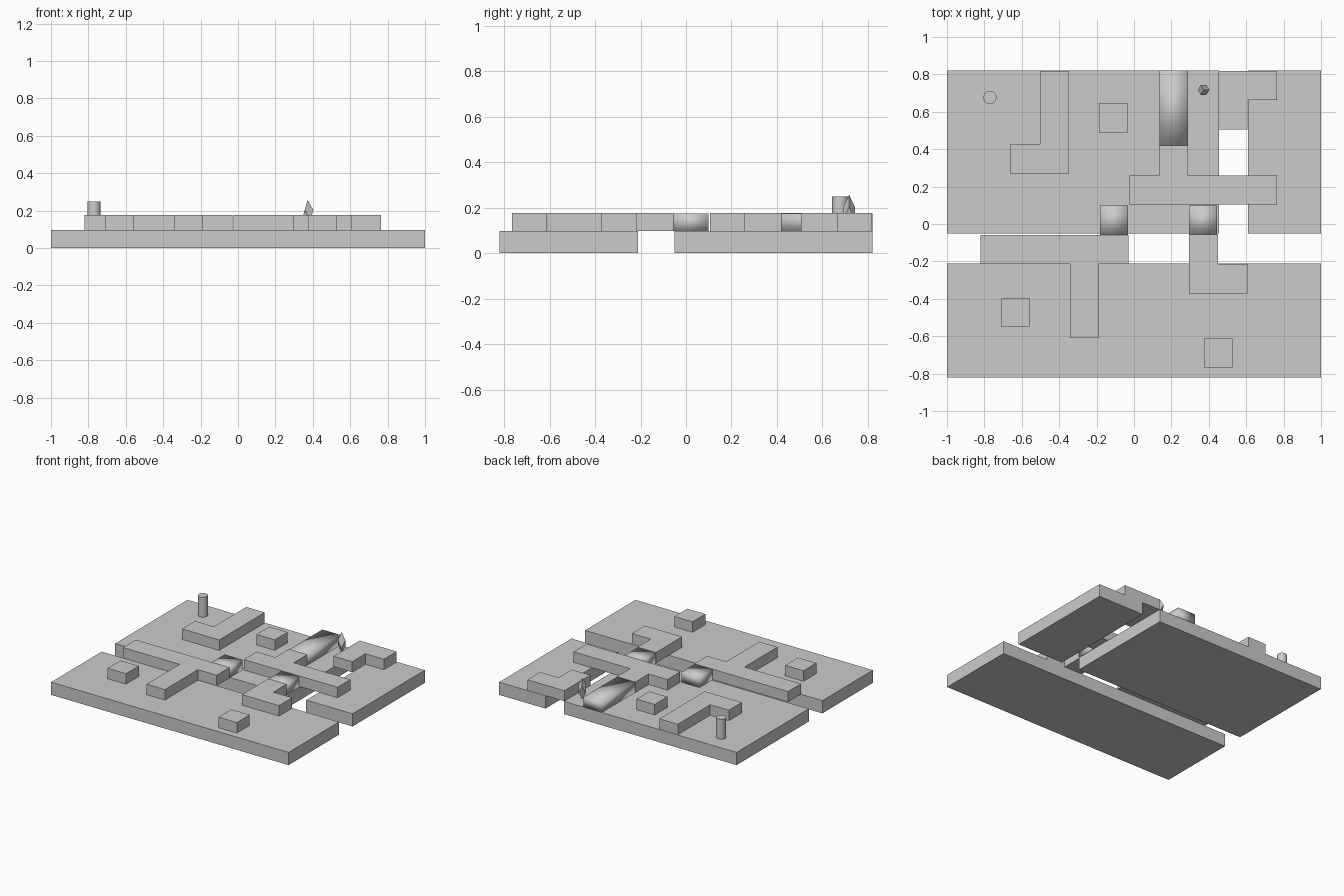
import bpy, bmesh, math
from mathutils import Matrix, Vector

if "Cube" in bpy.data.objects:
    bpy.data.objects.remove(bpy.data.objects["Cube"])

BASE_TOP = 0.097
WALL_TOP = 0.177


def finish(name, bm, smooth=False):
    bmesh.ops.recalc_face_normals(bm, faces=bm.faces[:])
    mesh = bpy.data.meshes.new(name)
    bm.to_mesh(mesh)
    bm.free()
    for p in mesh.polygons:
        p.use_smooth = smooth
    obj = bpy.data.objects.new(name, mesh)
    bpy.context.collection.objects.link(obj)
    return obj


def prism(name, outline, z0, z1, smooth=False):
    bm = bmesh.new()
    face = bm.faces.new([bm.verts.new((x, y, z0)) for x, y in outline])
    ext = bmesh.ops.extrude_face_region(bm, geom=[face], use_keep_orig=True)
    top = [g for g in ext["geom"] if isinstance(g, bmesh.types.BMVert)]
    bmesh.ops.translate(bm, verts=top, vec=(0, 0, z1 - z0))
    return finish(name, bm, smooth)


def rect(x0, x1, y0, y1):
    return [(x0, y0), (x1, y0), (x1, y1), (x0, y1)]


# ground slabs
prism("front_slab", rect(-1, 1, -0.82, -0.212), 0, BASE_TOP)
prism("back_left_slab", rect(-1, 0.455, -0.05, 0.82), 0, BASE_TOP)
prism("back_right_slab", rect(0.61, 1, -0.05, 0.82), 0, BASE_TOP)

# raised wall pieces
walls = {
    "left_corner_wall": [(-0.66, 0.27), (-0.347, 0.27), (-0.347, 0.817),
                         (-0.503, 0.817), (-0.503, 0.427), (-0.66, 0.427)],
    "right_corner_wall": [(0.453, 0.505), (0.608, 0.505), (0.608, 0.663),
                          (0.765, 0.663), (0.765, 0.817), (0.453, 0.817)],
    "centre_tee_wall": [(-0.025, 0.105), (0.765, 0.105), (0.765, 0.26), (0.288, 0.26),
                        (0.288, 0.42), (0.133, 0.42), (0.133, 0.26), (-0.025, 0.26)],
    "front_tee_wall": [(-0.82, -0.213), (-0.343, -0.213), (-0.343, -0.61), (-0.189, -0.61),
                       (-0.189, -0.213), (-0.03, -0.213), (-0.03, -0.058), (-0.82, -0.058)],
    "front_corner_wall": [(0.293, -0.372), (0.607, -0.372), (0.607, -0.215),
                          (0.448, -0.215), (0.448, -0.056), (0.293, -0.056)],
}
for name, outline in walls.items():
    prism(name, outline, BASE_TOP, WALL_TOP)

# single square blocks
for i, (x, y) in enumerate([(-0.11, 0.567), (-0.635, -0.474), (0.45, -0.689)]):
    h = 0.077
    prism(f"block_{i + 1}", rect(x - h, x + h, y - h, y + h), BASE_TOP, WALL_TOP)

# softly shaded connecting blocks
for name, r in {
    "back_connector": (0.136, 0.288, 0.42, 0.82),
    "left_connector": (-0.183, -0.033, -0.058, 0.1),
    "right_connector": (0.295, 0.445, -0.056, 0.098),
}.items():
    prism(name, rect(*r), BASE_TOP, WALL_TOP - 0.002, smooth=True)

# round post
bpy.ops.mesh.primitive_cylinder_add(vertices=32, radius=0.035, depth=0.152,
                                    location=(-0.77, 0.677, BASE_TOP + 0.076))
post = bpy.context.object
post.name = "round_post"
bpy.ops.object.shade_smooth_by_angle(angle=math.radians(30))

# gem: a cube balanced on its corner and stretched upwards
bm = bmesh.new()
bmesh.ops.create_cube(bm, size=0.037)
tilt = Vector((1, 1, 1)).rotation_difference(Vector((0, 0, 1))).to_matrix().to_4x4()
bmesh.ops.transform(bm, matrix=tilt, verts=bm.verts[:])
upper = max((v for v in bm.verts if 0.005 < v.co.z < 0.02), key=lambda v: v.co.x)
turn = Matrix.Rotation(-math.atan2(upper.co.y, upper.co.x), 4, "Z")
stretch = Matrix.Diagonal((1, 1, 2.5, 1))
bmesh.ops.transform(bm, matrix=Matrix.Translation((0.372, 0.717, 0.177)) @ stretch @ turn,
                    verts=bm.verts[:])
finish("gem", bm)
